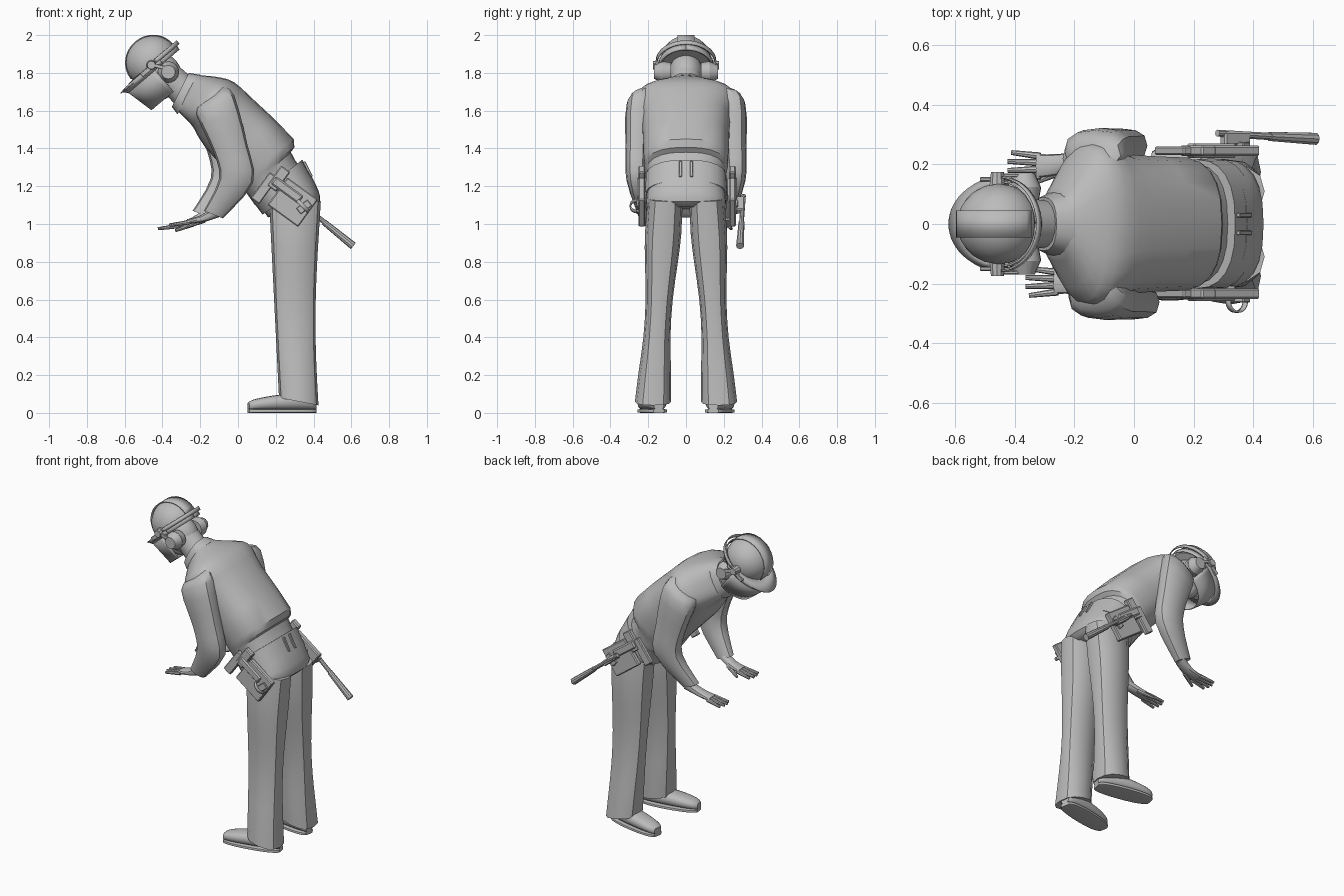
import bpy, bmesh, math
from mathutils import Vector, Matrix
from math import sin, cos, pi, radians

cube = bpy.data.objects.get("Cube")
if cube:
    bpy.data.objects.remove(cube, do_unlink=True)

grey = bpy.data.materials.new("plain_grey")
grey.use_nodes = True
colour = (.5, .5, .5, 1)
grey.diffuse_color = colour
grey.node_tree.nodes["Principled BSDF"].inputs["Base Color"].default_value = colour
upright = Matrix.Identity(4)


def finish(name, bm, matrix=upright):
    """Turn a bmesh into a shaded, coloured object."""
    bm.transform(matrix)
    bmesh.ops.recalc_face_normals(bm, faces=bm.faces)
    mesh = bpy.data.meshes.new(name)
    bm.to_mesh(mesh)
    bm.free()
    mesh.materials.append(grey)
    part = bpy.data.objects.new(name, mesh)
    bpy.context.collection.objects.link(part)
    bpy.ops.object.select_all(action='DESELECT')
    part.select_set(True)
    bpy.context.view_layer.objects.active = part
    bpy.ops.object.shade_smooth_by_angle(angle=radians(35))
    return part


def between(rows, steps):
    """Add smoothly blended rows between the given rows."""
    rows = [Vector(row) for row in rows]
    padded = [rows[0], *rows, rows[-1]]
    result = []
    for a, b, c, d in zip(padded, padded[1:], padded[2:], padded[3:]):
        for k in range(steps):
            t = k / steps
            result.append(b + t / 2 * (c - a + t * (2 * a - 5 * b + 4 * c - d + t * (3 * (b - c) + d - a))))
    return result + [rows[-1]]


def loft(name, sections, matrix=upright, sides=16, power=.8, steps=2):
    """Skin rings given as front x, front z, back x, back z, centre y, half width."""
    bm = bmesh.new()
    rings = []
    for front_x, front_z, back_x, back_z, centre, half in between(sections, steps):
        front, back = Vector((front_x, centre, front_z)), Vector((back_x, centre, back_z))
        ring = []
        for i in range(sides):
            angle = math.tau * i / sides
            along, across = [math.copysign(abs(f) ** power, f) for f in (cos(angle), sin(angle))]
            point = front.lerp(back, (along + 1) / 2)
            point.y += half * across
            ring.append(bm.verts.new(point))
        rings.append(ring)
    for low, high in zip(rings, rings[1:]):
        for i in range(sides):
            bm.faces.new((low[i - 1], low[i], high[i], high[i - 1]))
    bm.faces.new(rings[0])
    bm.faces.new(rings[-1])
    return finish(name, bm, matrix)


def rod(name, start, end, start_radius, end_radius, matrix=upright, sides=10):
    start, end = Vector(start), Vector(end)
    axis = end - start
    bm = bmesh.new()
    bmesh.ops.create_cone(bm, cap_ends=True, segments=sides, radius1=start_radius,
                          radius2=end_radius, depth=axis.length)
    bm.transform(Matrix.Translation(start.lerp(end, .5)) @ axis.to_track_quat('Z', 'Y').to_matrix().to_4x4())
    return finish(name, bm, matrix)


def box(name, centre, size, tilt=0, matrix=upright):
    bm = bmesh.new()
    bmesh.ops.create_cube(bm, size=1)
    bm.transform(Matrix.Diagonal((*size, 1)))
    bmesh.ops.bevel(bm, geom=bm.edges[:], offset=min(size) / 6, segments=1, affect='EDGES')
    bm.transform(Matrix.Translation(centre) @ Matrix.Rotation(radians(tilt), 4, 'Y'))
    return finish(name, bm, matrix)


def ball(name, centre, radii, matrix, floor=None):
    """Ellipsoid, optionally cut off level at the floor height."""
    bm = bmesh.new()
    bmesh.ops.create_uvsphere(bm, u_segments=24, v_segments=14, radius=1)
    bm.transform(Matrix.Translation(centre) @ Matrix.Diagonal((*radii, 1)))
    if floor is not None:
        bmesh.ops.bisect_plane(bm, geom=bm.verts[:] + bm.edges[:] + bm.faces[:],
                               plane_co=(0, 0, floor), plane_no=(0, 0, -1), clear_outer=True)
        bmesh.ops.holes_fill(bm, edges=bm.edges[:])
    return finish(name, bm, matrix)


def strip(name, row, other_row, matrix):
    """Thin sheet between two rows of points."""
    bm = bmesh.new()
    pairs = [(bm.verts.new(p), bm.verts.new(q)) for p, q in zip(row, other_row)]
    for (a, b), (c, d) in zip(pairs, pairs[1:]):
        bm.faces.new((a, c, d, b))
    solid = finish(name, bm, matrix).modifiers.new("thickness", 'SOLIDIFY')
    solid.thickness = .006
    solid.offset = 0


def arc(length, width, height, spread=180, facing=-1, steps=24):
    """Level arc of points, opening evenly to both sides of where it faces."""
    angles = [radians(spread) * (2 * i / steps - 1) for i in range(steps + 1)]
    return [(facing * length * cos(a), width * sin(a), height) for a in angles]


# Jacket with broad shoulders, collar and neck
loft("jacket", [
    (.09, 1.1, .33, 1.3, 0, .2), (.04, 1.17, .28, 1.38, 0, .21), (0, 1.22, .295, 1.45, 0, .225),
    (-.17, 1.4, .07, 1.67, 0, .235), (-.23, 1.5, -.02, 1.75, 0, .27), (-.26, 1.54, -.09, 1.775, 0, .26),
    (-.3, 1.58, -.17, 1.785, 0, .16), (-.32, 1.6, -.22, 1.79, 0, .1)], sides=22)
loft("collar", [(-.32, 1.58, -.2, 1.79, 0, .11), (-.35, 1.62, -.26, 1.8, 0, .09)], sides=20)
loft("neck", [(-.34, 1.64, -.25, 1.78, 0, .08), (-.42, 1.73, -.33, 1.85, 0, .08)], power=1)

# Belt, its rear loops and the seat of the trousers
loft("belt", [(.13, 1.05, .4, 1.23, 0, .22), (.07, 1.13, .34, 1.34, 0, .217)], sides=24)
for y in (-.03, .03):
    box("belt_loop", (.37, y, 1.29), (.014, .015, .09), -27)
loft("trouser_seat", [(.13, 1.08, .38, 1.27, 0, .205), (.155, 1.04, .425, 1.18, 0, .213),
                      (.17, 1.04, .435, 1.12, 0, .205), (.2, 1.08, .4, 1.09, 0, .1)], sides=24)

for side, s in (("front", -1), ("back", 1)):
    # Trouser leg, narrow at the knee and flaring at the hem
    leg = []
    for z in (1.14, .95, .8, .6, .4, .2, .06):
        leg.append((.22 - .05 * z, z + .02, .43 - .02 * sin(pi * z), z - .02,
                    s * (.178 - .06 * z), .083 + .014 * cos(math.tau * z)))
    loft(side + "_trouser_leg", leg, sides=12, steps=2)

    # Shoe and sole, toes turned slightly out
    turn = (Matrix.Translation((.38, s * .15, 0)) @ Matrix.Rotation(radians(-11 * s), 4, 'Z')
            @ Matrix.Translation((-.38, 0, 0)))
    shoe, sole = [], []
    for k in range(1, 16):
        a = pi * k / 16
        x, half = .23 + .185 * cos(a), .063 * sin(a) ** .5
        shoe.append((x, .015, x, .02 + (.078 + .022 * cos(a)) * sin(a) ** .3, 0, half))
        sole.append((x, 0, x, .02, 0, half + .002))
    loft(side + "_shoe", shoe, turn, steps=1)
    loft(side + "_sole", sole, turn, power=.4, steps=1)

    # Sleeve, swinging further forward on the back side
    reach = -.03 - .03 * s
    swing = Matrix.Identity(4)
    swing[0][2], swing[0][3] = -1.5 * reach, 2.6 * reach
    loft(side + "_sleeve", [
        (-.19, 1.64, -.08, 1.73, s * .19, .05), (-.22, 1.58, -.02, 1.68, s * .245, .07),
        (-.13, 1.38, .05, 1.42, s * .26, .06), (-.1, 1.24, .08, 1.22, s * .26, .055),
        (-.18, 1.07, -.08, 1.03, s * .22, .035)], swing, sides=12, steps=3)

    # Hand with four spread fingers and a thumb
    drop = Matrix.Translation((reach, 0, reach / 3))
    loft(side + "_palm", [(-.13, 1.09, -.09, 1.04, s * .22, .03), (-.2, 1.045, -.18, 1.01, s * .2, .035),
                          (-.27, 1.025, -.26, 1, s * .195, .04)], drop, sides=12)
    for k in range(4):
        knuckle = Vector((-.255, s * (.162 + .022 * k), 1.01))
        length = .115 - .012 * abs(k - 1.5)
        tip = knuckle + Vector((-length, s * .008 * (k - 1.5), -.015))
        rod(side + "_finger", knuckle, tip, .0125, .008, drop, sides=8)
    rod(side + "_thumb", (-.18, s * .18, 1.02), (-.27, s * .14, .985), .015, .008, drop, sides=8)

# Head, built upright then bowed forward
head = Matrix.Translation((-.455, 0, 1.86)) @ Matrix.Rotation(radians(-40), 4, 'Y')
ball("head", (-.01, 0, -.08), (.11, .09, .125), head)
ball("jaw", (-.055, 0, -.13), (.065, .065, .07), head)
rod("nose", (-.11, 0, -.07), (-.13, 0, -.12), .008, .018, head, sides=6)

# Helmet with crest, band and peak
ball("helmet", (0, 0, 0), (.142, .135, .135), head, floor=-.035)
crest = [radians(10 * k) for k in range(19)]
strip("helmet_crest", *[[(.143 * cos(a), y, .136 * sin(a)) for a in crest] for y in (-.045, .045)], head)
strip("helmet_band", arc(.15, .14, -.045), arc(.152, .142, -.012), head)
strip("helmet_peak", arc(.142, .135, -.01, 75), arc(.235, .155, -.022, 75), head)

# Face shield, its rim and the band behind the head
strip("face_shield", arc(.165, .128, -.195, 85), arc(.205, .146, -.025, 85), head)
strip("shield_rim", arc(.2, .147, -.045, 100), arc(.225, .158, -.02, 100), head)
strip("rear_band", arc(.168, .155, -.022, 85, 1), arc(.17, .158, .002, 85, 1), head)

for side, s in (("front", -1), ("back", 1)):
    # Ear defender and shield hinge
    rim = Vector((.03, s * .125, -.098))
    out = Vector((0, s * .045, 0))
    rod(side + "_ear_cushion", rim - out, rim, .05, .058, head, sides=16)
    rod(side + "_ear_cup", rim, rim + out, .056, .036, head, sides=16)
    hinge = Vector((-.015, s * .13, -.012))
    rod(side + "_shield_hinge", hinge, hinge + out, .027, .022, head)
    box(side + "_ear_arm", (.012, s * .163, -.045), (.02, .012, .09), -35, head)
    box(side + "_hinge_clip", (-.055, s * .15, -.02), (.07, .014, .025), 0, head)

    # Belt pouches
    y = s * .24 + .006
    for name, x, z, size in (
            ("large_pouch", .29, 1.115, (.2, .035, .18)), ("pouch_flap", .26, 1.18, (.18, .05, .05)),
            ("slim_pouch", .14, 1.19, (.055, .03, .17)), ("upper_pouch", .215, 1.24, (.06, .035, .13))):
        box(side + "_" + name, (x, y, z), size, 36)
    box(side + "_pouch_clip", (.35, y + s * .02, 1.09), (.075, .018, .04), -38)

# Restraint ring hanging on the front side
hoop = Matrix.Translation((.345, -.262, 1.095)) @ Matrix.Rotation(radians(45), 4, 'Y')
strip("restraint_ring", arc(.04, .033, -.01), arc(.04, .033, .01), hoop)

# Baton with grip, in a holder on the back side
rod("baton_shaft", (.28, .305, 1.15), (.47, .293, 1), .012, .013)
rod("baton_grip", (.455, .294, 1.01), (.61, .286, .884), .016, .021)
box("baton_holder", (.34, .287, 1.1), (.11, .045, .035), 39)
